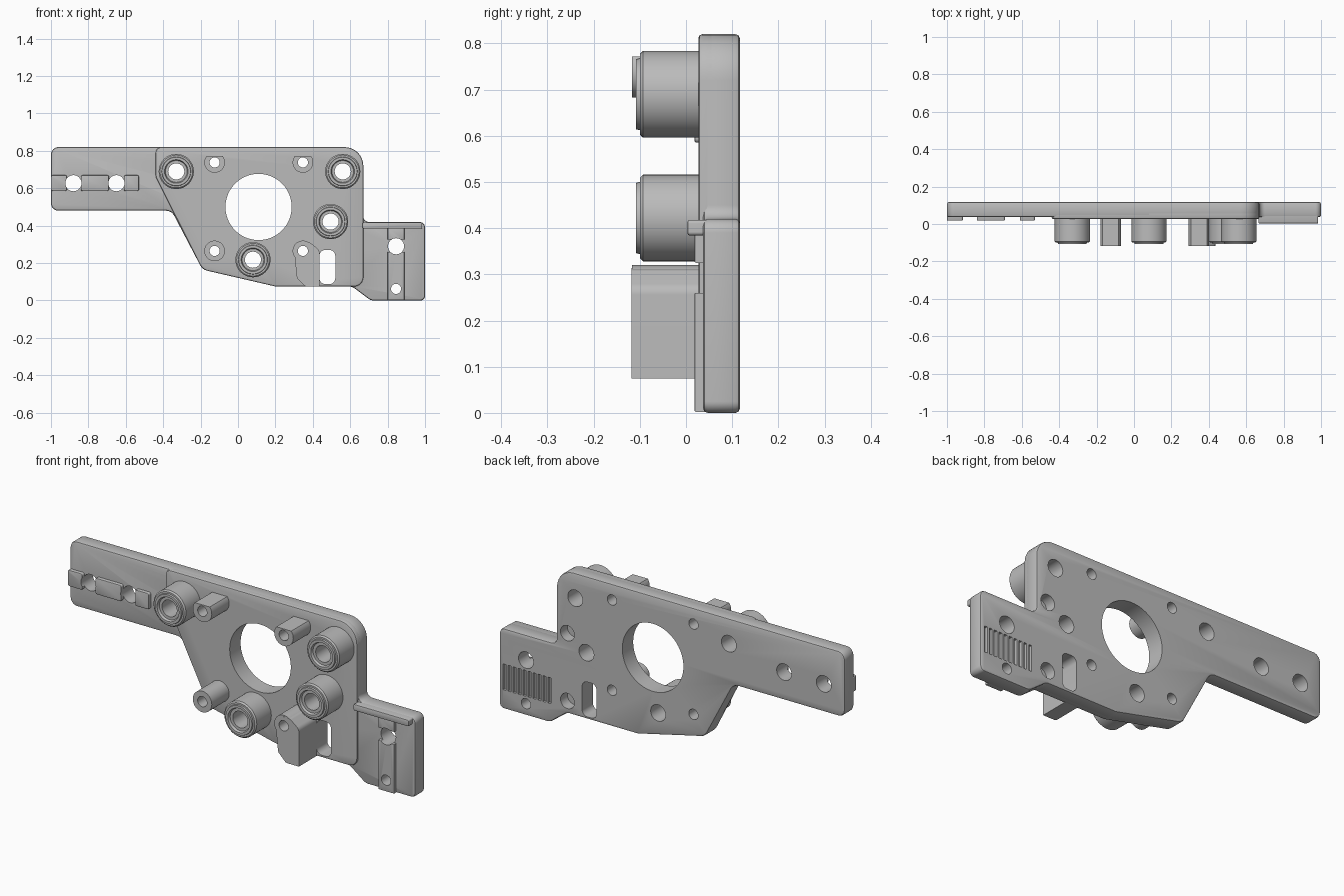
import bpy, bmesh, math
from mathutils import Vector

cube = bpy.data.objects.get("Cube")
if cube:
    bpy.data.objects.remove(cube, do_unlink=True)

grey = bpy.data.materials.new("plain grey")
grey.use_nodes = True
grey.diffuse_color = (0.5, 0.5, 0.5, 1)
grey.node_tree.nodes["Principled BSDF"].inputs["Base Color"].default_value = (0.5, 0.5, 0.5, 1)

FRONT, ARM_FRONT, BACK = 0.027, 0.037, 0.117
parts = []


def rounded(corners):
    """Outline in x, z with each corner (x, z, radius) filleted."""
    out = []
    for i, (x, z, r) in enumerate(corners):
        p = Vector((x, z))
        if r == 0:
            out.append(p)
            continue
        a = (Vector(corners[i - 1][:2]) - p).normalized()
        b = (Vector(corners[(i + 1) % len(corners)][:2]) - p).normalized()
        half = a.angle(b) / 2
        centre = p + (a + b).normalized() * r / math.sin(half)
        start = (p + a * r / math.tan(half) - centre).normalized()
        end = (p + b * r / math.tan(half) - centre).normalized()
        out += [centre + r * start.slerp(end, k / 8) for k in range(9)]
    return out


def box(x0, x1, z0, z1, r=0):
    return rounded([(x0, z0, r), (x0, z1, r), (x1, z1, r), (x1, z0, r)])


def circle(x, z, r, n=48):
    turn = math.tau / n
    return [Vector((x + r * math.cos(i * turn), z + r * math.sin(i * turn))) for i in range(n)]


def extrude(bm, outline, y0, y1, bevel=0, rims=()):
    """Extrude an x, z outline along y and soften the chosen rims."""
    face = bm.faces.new([bm.verts.new((p.x, y0, p.y)) for p in outline])
    new = bmesh.ops.extrude_face_region(bm, geom=[face])["geom"]
    for v in new:
        if isinstance(v, bmesh.types.BMVert):
            v.co.y = y1
    bmesh.ops.recalc_face_normals(bm, faces=bm.faces)
    if bevel:
        edges = [e for e in bm.edges
                 if any(all(abs(v.co.y - y) < 1e-5 for v in e.verts) for y in rims)]
        bmesh.ops.bevel(bm, geom=edges, offset=bevel, segments=2, profile=0.5, affect='EDGES')


def add(name, bm):
    mesh = bpy.data.meshes.new(name)
    bm.to_mesh(mesh)
    bm.free()
    obj = bpy.data.objects.new(name, mesh)
    bpy.context.scene.collection.objects.link(obj)
    mesh.materials.append(grey)
    return obj


def solid(name, outline, y0, y1, bevel=0, rims=()):
    bm = bmesh.new()
    extrude(bm, outline, y0, y1, bevel, rims)
    parts.append(add(name, bm))


def lathe(name, x, z, profile, n=48):
    """Closed ring turned about a y axis from (radius, y) points."""
    bm = bmesh.new()
    rings = [[bm.verts.new((p.x, y, p.y)) for p in circle(x, z, r, n)] for r, y in profile]
    for i, ring in enumerate(rings):
        prev = rings[i - 1]
        for k in range(n):
            j = (k + 1) % n
            bm.faces.new((prev[k], prev[j], ring[j], ring[k]))
    bmesh.ops.recalc_face_normals(bm, faces=bm.faces)
    parts.append(add(name, bm))


# Base plate with both arms
solid("base_plate", rounded([
    (-1, 0.48, 0.04), (-1, 0.82, 0.04), (0.67, 0.82, 0.1), (0.67, 0.42, 0.03),
    (1, 0.42, 0.03), (1, 0, 0.025), (0.71, 0, 0.05), (0.61, 0.075, 0.05),
    (0.2, 0.075, 0.05), (-0.19, 0.165, 0.06), (-0.355, 0.48, 0.05)]),
    ARM_FRONT, BACK, 0.01, (ARM_FRONT, BACK))

# Raised middle layer
solid("raised_panel", rounded([
    (-0.44, 0.66, 0.06), (-0.44, 0.82, 0.03), (0.67, 0.82, 0.1), (0.67, 0.075, 0.05),
    (0.2, 0.075, 0.05), (-0.19, 0.165, 0.06)]),
    FRONT, 0.055, 0.008, (FRONT,))

# Locating strips on the arms and the lip on the right-hand arm
for i, (x0, x1) in enumerate([(-1, -0.915), (-0.84, -0.69), (-0.61, -0.53)]):
    solid(f"side_strip_{i + 1}", box(x0, x1, 0.585, 0.67, 0.01), 0.018, 0.05, 0.005, (0.018,))
for i, (z0, z1) in enumerate([(0.002, 0.26), (0.325, 0.39)]):
    solid(f"upright_strip_{i + 1}", box(0.8, 0.89, z0, z1), 0.018, 0.05, 0.004, (0.018,))
solid("arm_lip", box(0.665, 0.985, 0.384, 0.418, 0.008), 0.003, 0.06, 0.005, (0.003,))

# Small posts, the upper ones with a flat top
posts = [(x, z) for x in (-0.125, 0.347) for z in (0.265, 0.738)]
for i, (x, z) in enumerate(posts):
    outline = circle(x, z, 0.055)
    if z > 0.5:
        low = [p for p in outline if p.y < 0.772]
        reach = math.sqrt(0.055 ** 2 - (0.772 - z) ** 2)
        low.sort(key=lambda p: math.atan2(p.x - x, -(p.y - z)))
        outline = [Vector((x - reach, 0.772))] + low + [Vector((x + reach, 0.772))]
    solid(f"post_{i + 1}", outline, -0.117, 0.05)

# Stop block beside the slot
solid("stop_block", rounded([
    (0.315, 0.12, 0.02), (0.3, 0.265, 0), (0.347, 0.315, 0.02), (0.385, 0.31, 0.02),
    (0.435, 0.27, 0.03), (0.435, 0.075, 0), (0.36, 0.075, 0.02)]), -0.118, 0.05)

# Cutter for all holes, the slot and the back grooves
bosses = [(-0.33, 0.69), (0.56, 0.69), (0.495, 0.422), (0.08, 0.218)]
large = bosses + [(-0.88, 0.627), (-0.65, 0.627), (0.845, 0.29)]
bm = bmesh.new()
for x, z in large:
    extrude(bm, circle(x, z, 0.043), -0.3, 0.3)
for x, z in posts + [(0.845, 0.062)]:
    extrude(bm, circle(x, z, 0.027, 32), -0.3, 0.3)
for z in (0.495, 0.14):
    extrude(bm, circle(0.605, z, 0.04), 0.06, 0.3)
extrude(bm, circle(0.11, 0.5, 0.177, 96), -0.3, 0.3)
extrude(bm, box(0.436, 0.52, 0.088, 0.27, 0.03), -0.3, 0.3)
for i in range(10):
    x = 0.7 + i * 0.029
    extrude(bm, box(x, x + 0.017, 0.1, 0.235), BACK - 0.015, 0.3)
cutter = add("hole_cutter", bm)
cutter.hide_render = True

for obj in parts:
    cut = obj.modifiers.new("holes", 'BOOLEAN')
    cut.operation = 'DIFFERENCE'
    cut.solver = 'EXACT'
    cut.object = cutter
deps = bpy.context.evaluated_depsgraph_get()
deps.update()
done = [(o, bpy.data.meshes.new_from_object(o.evaluated_get(deps))) for o in parts]
for obj, mesh in done:
    obj.modifiers.clear()
    obj.data = mesh
bpy.data.objects.remove(cutter, do_unlink=True)

# Round bosses with a raised rim and a recessed bore
for i, (x, z) in enumerate(bosses):
    lathe(f"boss_{i + 1}", x, z, [
        (0.043, 0.05), (0.094, 0.05), (0.094, -0.093), (0.087, -0.1), (0.078, -0.1),
        (0.076, -0.108), (0.063, -0.108), (0.058, -0.096), (0.043, -0.096)])

# Smooth the curved walls and keep the edges sharp
bpy.ops.object.select_all(action='DESELECT')
for obj in parts:
    obj.select_set(True)
bpy.context.view_layer.objects.active = parts[0]
bpy.ops.object.shade_smooth_by_angle(angle=math.radians(25))
